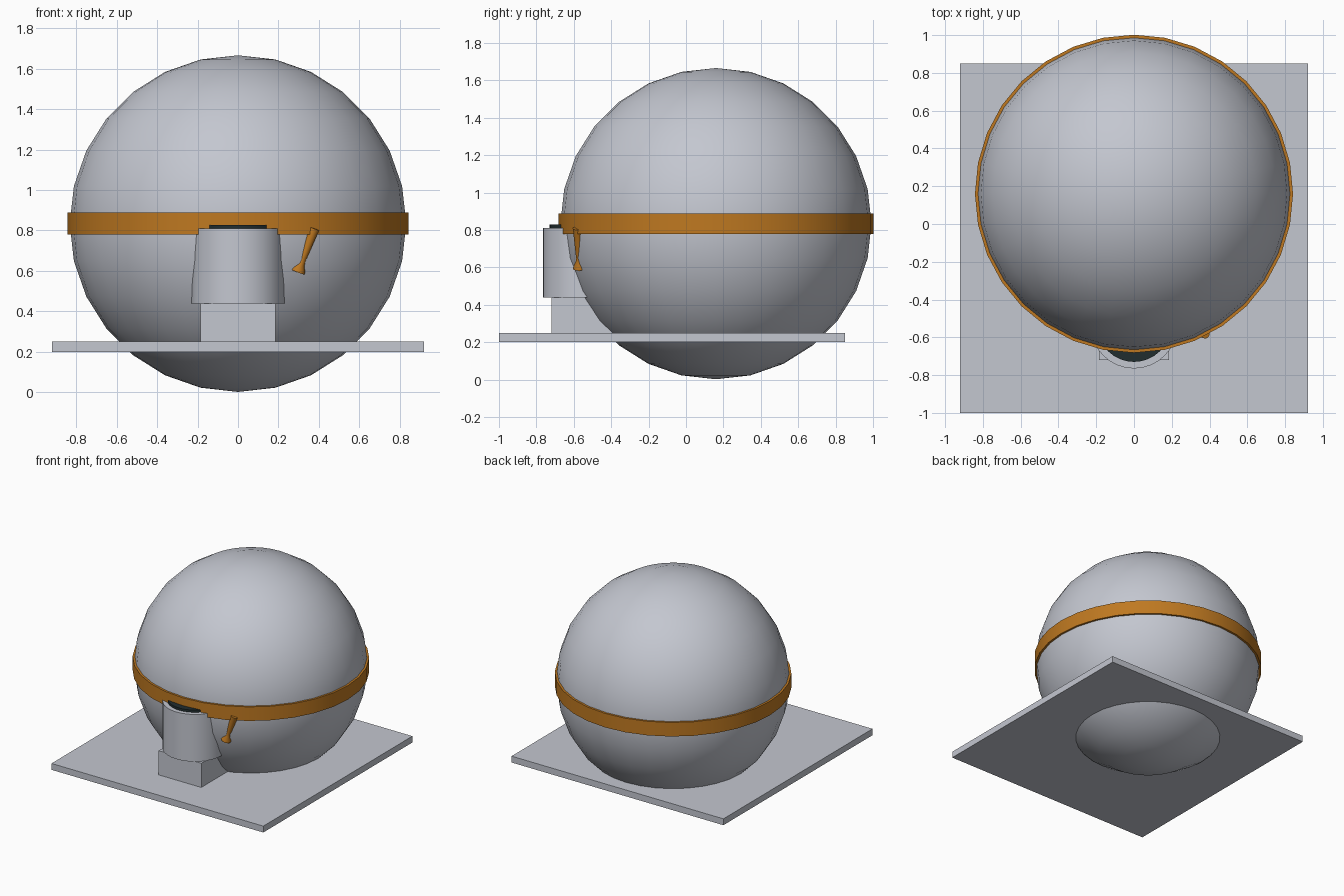
import bpy
import math
from mathutils import Vector

if "Cube" in bpy.data.objects:
    bpy.data.objects.remove(bpy.data.objects["Cube"])


def material(name, rgb):
    mat = bpy.data.materials.new(name)
    mat.use_nodes = True
    mat.diffuse_color = (*rgb, 1)
    mat.node_tree.nodes["Principled BSDF"].inputs["Base Color"].default_value = (*rgb, 1)
    return mat


grey = material("pale grey", (0.55, 0.57, 0.63))
orange = material("burnt orange", (0.52, 0.19, 0.015))
dark = material("dark slate", (0.015, 0.026, 0.028))


def finish(name, mat, smooth=True):
    obj = bpy.context.object
    obj.name = name
    obj.data.materials.append(mat)
    if smooth:
        bpy.ops.object.shade_smooth_by_angle(angle=math.radians(35))
    return obj


def box(name, low, high, mat):
    low, high = Vector(low), Vector(high)
    bpy.ops.mesh.primitive_cube_add(size=1, location=(low + high) / 2)
    bpy.context.object.scale = high - low
    bpy.ops.object.transform_apply(location=False, rotation=False, scale=True)
    return finish(name, mat, False)


def cylinder(name, radius, y, bottom, top, mat):
    bpy.ops.mesh.primitive_cylinder_add(vertices=32, radius=radius, depth=top - bottom,
                                        location=(0, y, (bottom + top) / 2))
    return finish(name, mat)


def lathe(name, profile, segments, location, mat, closed=False):
    """Turn a (radius, height) profile around z; open profiles get end caps."""
    count = len(profile)
    verts = [(r * math.cos(a), r * math.sin(a), z)
             for a in (math.tau * i / segments for i in range(segments))
             for r, z in profile]
    faces = []
    for i in range(segments):
        a, b = i * count, (i + 1) % segments * count
        for j in range(count if closed else count - 1):
            k = (j + 1) % count
            faces.append((a + j, b + j, b + k, a + k))
    if not closed:
        faces.append([i * count for i in reversed(range(segments))])
        faces.append([i * count + count - 1 for i in range(segments)])
    mesh = bpy.data.meshes.new(name)
    mesh.from_pydata(verts, [], faces)
    obj = bpy.data.objects.new(name, mesh)
    bpy.context.collection.objects.link(obj)
    bpy.ops.object.select_all(action='DESELECT')
    bpy.context.view_layer.objects.active = obj
    obj.select_set(True)
    obj.location = location
    return finish(name, mat)


# Main globe and the band around its equator
centre = Vector((0, 0.16, 0.834))
bpy.ops.mesh.primitive_uv_sphere_add(segments=32, ring_count=14, radius=0.832, location=centre)
finish("globe", grey)
lathe("equator_band", [(0.815, -0.055), (0.842, -0.055), (0.842, 0.055), (0.815, 0.055)],
      32, centre, orange, closed=True)

# Base plate that the globe sinks through
box("base_plate", (-0.92, -1, 0.2), (0.92, 0.85, 0.25), grey)

# Front post: square foot, round drum and dark cap
box("post_foot", (-0.185, -0.72, 0.25), (0.185, -0.35, 0.44), grey)
cylinder("post_drum", 0.23, -0.535, 0.44, 0.81, grey)
cylinder("post_cap", 0.195, -0.535, 0.81, 0.828, dark)

# Slanted lever with a flared tip, hanging below the band
tip, root = Vector((0.295, -0.567, 0.595)), Vector((0.377, -0.58, 0.81))
axis = root - tip
lever = lathe("lever", [(0.037, 0), (0.034, 0.014), (0.02, 0.04), (0.018, 0.07),
                        (0.026, axis.length)], 16, tip, orange)
lever.rotation_euler = axis.to_track_quat('Z', 'Y').to_euler()
